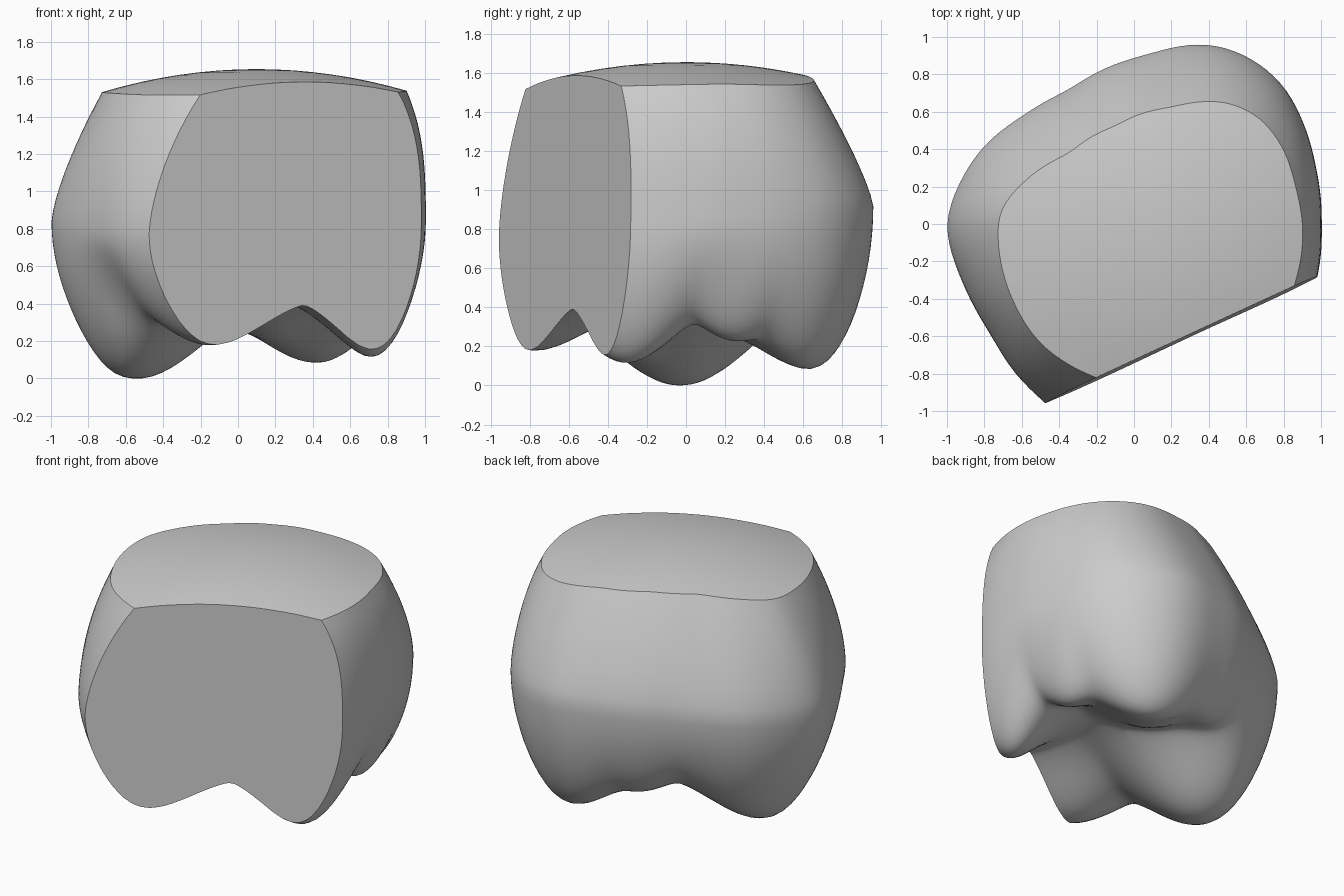
import bpy
import bmesh
import math
from mathutils import Vector

cube = bpy.data.objects.get("Cube")
if cube:
    bpy.data.objects.remove(cube)

SEGMENTS = 128
CENTRE = Vector((0.1, 0.0))

# Widest outline of the crown, and the outline of its upper rim
BELLY = [(1, 0), (0.97, 0.3), (0.9, 0.55), (0.8, 0.74), (0.65, 0.87), (0.47, 0.95),
         (0.3, 0.96), (0.1, 0.91), (-0.05, 0.87), (-0.35, 0.71), (-0.6, 0.57), (-0.8, 0.42),
         (-0.95, 0.18), (-1.01, 0), (-0.91, -0.32), (-0.76, -0.59), (-0.61, -0.83), (-0.46, -0.96),
         (-0.25, -1.15), (0.1, -1.15), (0.5, -0.95), (0.85, -0.6), (0.98, -0.28)]
RIM = [(0.9, 0), (0.86, 0.2), (0.8, 0.4), (0.67, 0.57), (0.5, 0.65), (0.2, 0.62),
       (-0.1, 0.52), (-0.35, 0.37), (-0.58, 0.23), (-0.72, 0.07), (-0.72, -0.15),
       (-0.65, -0.4), (-0.5, -0.64), (-0.35, -0.75), (-0.2, -0.82), (0, -0.88),
       (0.4, -0.78), (0.75, -0.55), (0.87, -0.28)]

# Four cusps, then the low ridges joining them: x, y, depth, spread
CUSPS = [(-0.54, -0.03, 0.46, 0.5), (0.43, 0.66, 0.38, 0.48),
         (0.78, -0.33, 0.37, 0.37), (-0.16, -0.8, 0.285, 0.45),
         (0.74, 0.27, 0.24, 0.3), (-0.05, 0.6, 0.2, 0.35), (0.22, 0.42, 0.25, 0.35)]
# Wall furrows: x, y direction, depth
FURROWS = [(-0.75, -0.6, 0.05), (0.95, 0.17, 0.015)]


def radii(outline):
    """Evenly spaced radii around the centre, lightly smoothed."""
    pts = sorted((math.atan2(y, x - CENTRE.x) % math.tau, math.hypot(x - CENTRE.x, y))
                 for x, y in outline)
    pts = [(pts[-1][0] - math.tau, pts[-1][1])] + pts + [(pts[0][0] + math.tau, pts[0][1])]
    out = []
    for i in range(SEGMENTS):
        a = math.tau * i / SEGMENTS
        for (a0, r0), (a1, r1) in zip(pts, pts[1:]):
            if a0 <= a <= a1:
                out.append(r0 + (r1 - r0) * (a - a0) / (a1 - a0))
                break
    for _ in range(5):
        out = [(out[i - 1] + 2 * out[i] + out[(i + 1) % SEGMENTS]) / 4 for i in range(SEGMENTS)]
    return out


def underside(x, y):
    """Height of the chewing surface."""
    pull = sum((d * math.exp(-((x - cx) ** 2 + (y - cy) ** 2) / s ** 2)) ** 6
               for cx, cy, d, s in CUSPS)
    return 0.46 - pull ** (1 / 6)


def furrow(angle):
    total = 0
    for x, y, d in FURROWS:
        diff = (angle - math.atan2(y, x - CENTRE.x) + math.pi) % math.tau - math.pi
        total += d * math.exp(-(diff / 0.2) ** 2)
    return total


belly, rim = radii(BELLY), radii(RIM)
CUSP_SCALE = 0.65


def dome(r):
    return 1.655 - 0.18 * r * r


def belly_z(angle):
    """The widest level sits higher at the back."""
    return 0.84 + 0.08 * math.sin(angle)


def flare(i, t):
    """Upper wall radius: nearly straight where it flares far, rounder elsewhere."""
    spread = belly[i] - rim[i]
    power = min(3, 1 + 0.03 / max(spread, 0.05) ** 2)
    return rim[i] + spread * (1 - (1 - t) ** power)


def ring(bm, place):
    """One closed loop; place gives radius and a height or height rule."""
    loop = []
    for i in range(SEGMENTS):
        a = math.tau * i / SEGMENTS
        r, z = place(i, a)
        x, y = CENTRE.x + r * math.cos(a), r * math.sin(a)
        loop.append(bm.verts.new((x, y, z(x, y) if callable(z) else z)))
    return loop


bm = bmesh.new()
rings = []

# Gently domed top
for k in range(1, 9):
    rings.append(ring(bm, lambda i, a: (rim[i] * k / 8, dome(rim[i] * k / 8))))

# Upper wall, flaring from rim to belly
for k in range(1, 13):
    t = k / 12
    rings.append(ring(bm, lambda i, a: (
        flare(i, t), dome(rim[i]) + (belly_z(a) - dome(rim[i])) * t)))

# Lower wall, rounding in towards the cusps
for k in range(1, 17):
    q = k / 16 * math.pi / 2
    s = CUSP_SCALE + (1 - CUSP_SCALE) * math.cos(q) ** 0.9
    drop = math.sin(q)
    rings.append(ring(bm, lambda i, a: (
        belly[i] * s - furrow(a) * math.sin(q * 2) ** 2,
        lambda x, y: belly_z(a) + (underside(x, y) - belly_z(a)) * drop)))

# Chewing surface, running in to the central pit
for k in range(1, 14):
    s = CUSP_SCALE * (1 - k / 14)
    rings.append(ring(bm, lambda i, a: (belly[i] * s, underside)))

for upper, lower in zip(rings, rings[1:]):
    for i in range(SEGMENTS):
        j = (i + 1) % SEGMENTS
        bm.faces.new((upper[i], lower[i], lower[j], upper[j]))
top = bm.verts.new((CENTRE.x, 0, dome(0)))
pit = bm.verts.new((CENTRE.x, 0, underside(CENTRE.x, 0)))
for i in range(SEGMENTS):
    j = (i + 1) % SEGMENTS
    bm.faces.new((top, rings[0][i], rings[0][j]))
    bm.faces.new((pit, rings[-1][j], rings[-1][i]))

# Flat slice across the front
cut = bmesh.ops.bisect_plane(bm, geom=bm.verts[:] + bm.edges[:] + bm.faces[:],
                             plane_co=(-0.46, -0.95, 0.8), plane_no=(0.42, -0.907, 0.012),
                             clear_outer=True)
edges = [e for e in cut["geom_cut"] if isinstance(e, bmesh.types.BMEdge)]
cap = bmesh.ops.holes_fill(bm, edges=edges, sides=0)["faces"]
bmesh.ops.triangulate(bm, faces=cap)
bmesh.ops.recalc_face_normals(bm, faces=bm.faces[:])

# Rest the lowest cusp on the ground
low = min(v.co.z for v in bm.verts)
bmesh.ops.translate(bm, verts=bm.verts[:], vec=(0, 0, -low))

mesh = bpy.data.meshes.new("tooth_crown")
bm.to_mesh(mesh)
bm.free()
crown = bpy.data.objects.new("tooth_crown", mesh)
bpy.context.collection.objects.link(crown)

# Plain grey material
grey = bpy.data.materials.new("plain_grey")
grey.use_nodes = True
colour = (0.6, 0.6, 0.6, 1)
grey.diffuse_color = colour
grey.node_tree.nodes["Principled BSDF"].inputs["Base Color"].default_value = colour
mesh.materials.append(grey)

bpy.context.view_layer.objects.active = crown
crown.select_set(True)
bpy.ops.object.shade_smooth_by_angle(angle=math.radians(35))
